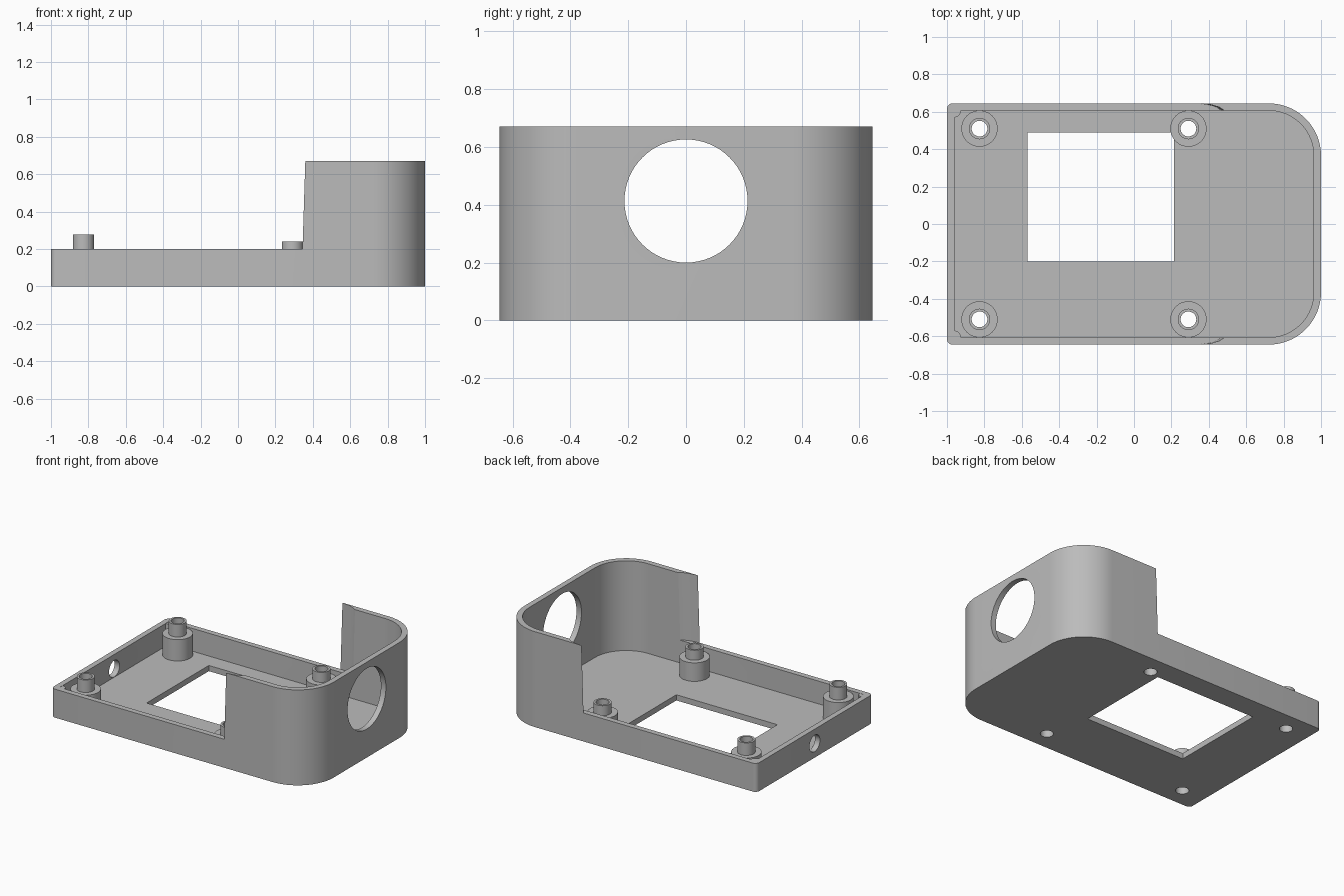
import bpy, bmesh
from math import cos, sin, pi, radians

cube = bpy.data.objects.get("Cube")
if cube:
    bpy.data.objects.remove(cube, do_unlink=True)

LENGTH, HALF_W, WALL, FLOOR, LOW, HIGH = 1.0, 0.645, 0.039, 0.04, 0.2, 0.67
HOLE = 0.042

grey = bpy.data.materials.new("plain grey")
grey.use_nodes = True
colour = (0.5, 0.5, 0.5, 1)
grey.diffuse_color = colour
grey.node_tree.nodes["Principled BSDF"].inputs["Base Color"].default_value = colour


def new_object(name, bm):
    bmesh.ops.recalc_face_normals(bm, faces=bm.faces)
    mesh = bpy.data.meshes.new(name)
    bm.to_mesh(mesh)
    bm.free()
    mesh.materials.append(grey)
    obj = bpy.data.objects.new(name, mesh)
    bpy.context.collection.objects.link(obj)
    return obj


def prism(name, outline, z0, z1, shift=0.0):
    """Extrude a plan outline upwards, optionally leaning along x."""
    bm = bmesh.new()
    low = [bm.verts.new((x, y, z0)) for x, y in outline]
    high = [bm.verts.new((x + shift, y, z1)) for x, y in outline]
    bm.faces.new(low[::-1])
    bm.faces.new(high)
    n = len(low)
    for i in range(n):
        j = (i + 1) % n
        bm.faces.new((low[i], low[j], high[j], high[i]))
    return new_object(name, bm)


def circle(x, y, r, n=48):
    return [(x + r * cos(2 * pi * i / n), y + r * sin(2 * pi * i / n)) for i in range(n)]


def case_outline(inset, r_left, r_right):
    """Plan with small corners at one end and large ones at the other."""
    x, y = LENGTH - inset, HALF_W - inset
    points = []
    for sx, sy, r, start in ((1, 1, r_right, 0), (-1, 1, r_left, 90),
                             (-1, -1, r_left, 180), (1, -1, r_right, 270)):
        steps = 20 if r > 0.1 else 6
        for i in range(steps + 1):
            a = radians(start + 90 * i / steps)
            points.append((sx * (x - r) + r * cos(a), sy * (y - r) + r * sin(a)))
    return points


def rod(name, x, z, r, depth):
    """Cylinder lying along x, for cutting the end walls."""
    bpy.ops.mesh.primitive_cylinder_add(vertices=64, radius=r, depth=depth,
                                        location=(x, 0, z), rotation=(0, pi / 2, 0))
    obj = bpy.context.object
    obj.name = name
    return obj


def activate(obj):
    bpy.ops.object.select_all(action='DESELECT')
    obj.select_set(True)
    bpy.context.view_layer.objects.active = obj


def cut(target, cutter):
    cutter.hide_render = True
    mod = target.modifiers.new("cut", 'BOOLEAN')
    mod.operation, mod.solver, mod.object = 'DIFFERENCE', 'EXACT', cutter
    activate(target)
    bpy.ops.object.modifier_apply(modifier=mod.name)
    bpy.data.objects.remove(cutter, do_unlink=True)


def smooth(obj):
    activate(obj)
    bpy.ops.object.shade_smooth_by_angle(angle=radians(30))


# Case: tray with a tall hood at one end
case = prism("case", case_outline(0, 0.03, 0.28), 0, HIGH)
cut(case, prism("cavity", case_outline(WALL, 0.005, 0.28 - WALL), FLOOR, 1))

# Low walls, with the hood ends thinned to a curved, slightly leaning edge
half = [(0.345, 0.8), (0.345, HALF_W), (0.4, 0.637), (0.44, 0.625), (0.47, 0.6055), (0.47, 0.55)]
step = [(-1.2, 0.8)] + half + [(x, -y) for x, y in reversed(half)] + [(-1.2, -0.8)]
cut(case, prism("wall_step", step, LOW, 0.8, 0.019))

# Floor window, large round opening in the hood, small port in the low end
cut(case, prism("window", [(-0.57, -0.2), (0.215, -0.2), (0.215, 0.49), (-0.57, 0.49)], -0.1, 0.1))
cut(case, rod("hood_opening", 1, 0.413, 0.213, 0.3))
cut(case, rod("cable_port", -1, 0.1, 0.058, 0.15))

# Screw posts: shouldered tubes, with matching holes through the floor
for end, x, shoulder, top in (("low_end", -0.826, 0.19, 0.278), ("hood_end", 0.291, 0.17, 0.24)):
    for side, y in (("front", -0.51), ("back", 0.51)):
        cut(case, prism("screw_hole", circle(x, y, HOLE), -0.1, 0.1))
        profile = [(HOLE, FLOOR), (0.097, FLOOR), (0.097, shoulder),
                   (0.057, shoulder), (0.057, top), (HOLE, top)]
        bm = bmesh.new()
        rings = [[bm.verts.new((px, py, z)) for px, py in circle(x, y, r)] for r, z in profile]
        for k, ring in enumerate(rings):
            following = rings[(k + 1) % len(rings)]
            for i in range(len(ring)):
                j = (i + 1) % len(ring)
                bm.faces.new((ring[i], ring[j], following[j], following[i]))
        smooth(new_object(f"{end}_{side}_post", bm))

# Rounded fillers in the inner corners of the low end
for side, s in (("front", -1), ("back", 1)):
    smooth(prism(f"{side}_corner_filler", circle(-LENGTH + WALL, s * (HALF_W - WALL), 0.036, 24),
                 FLOOR, LOW - 0.001))

smooth(case)
